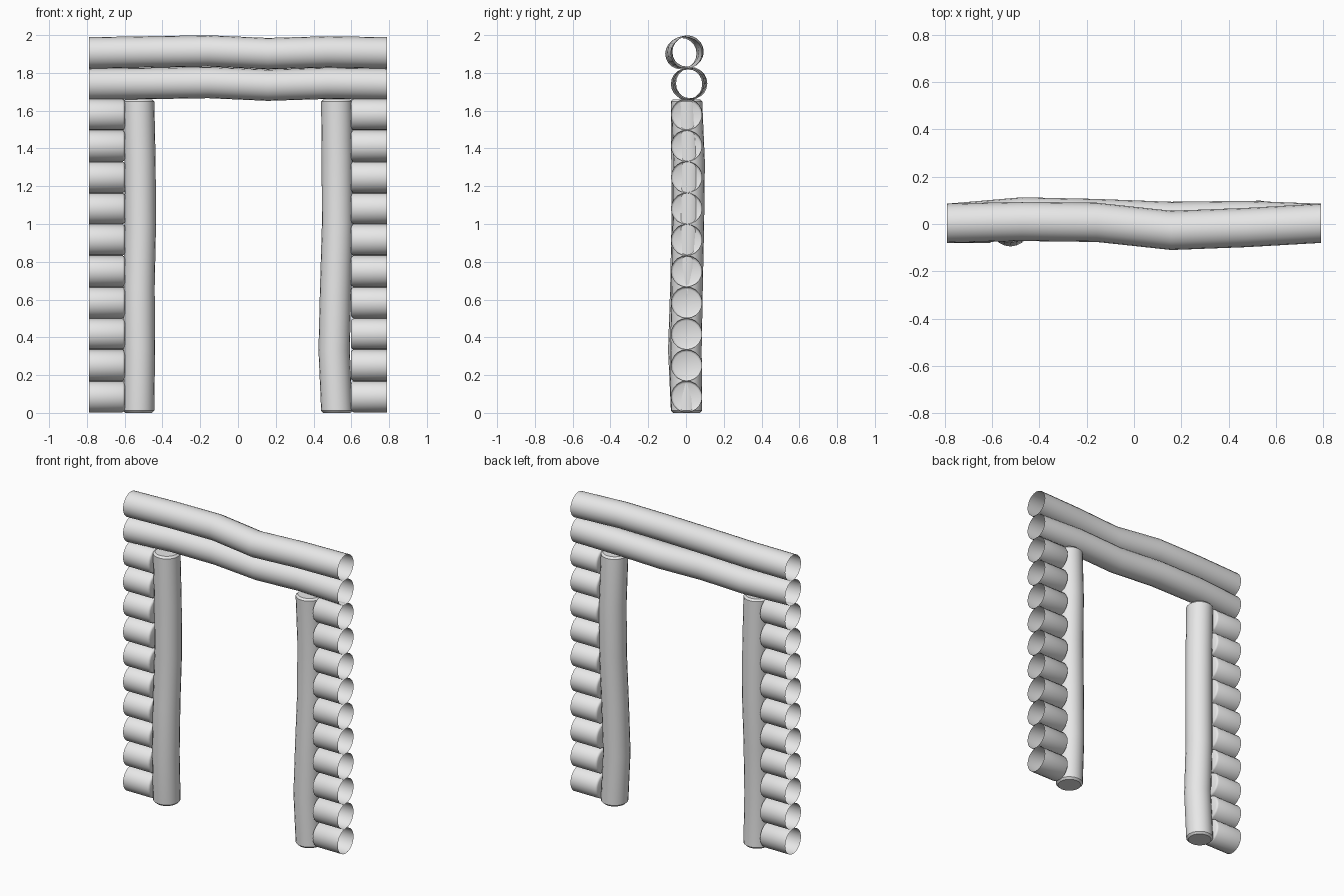
import bpy, bmesh
from math import cos, sin, tau
from mathutils import Vector

if "Cube" in bpy.data.objects:
    bpy.data.objects.remove(bpy.data.objects["Cube"])

RADIUS = 0.083
SIDES = 20
STUBS = 10
PITCH = 0.166
BEVEL = 0.012

grey = bpy.data.materials.new("plain_grey")
grey.use_nodes = True
colour = (0.8, 0.8, 0.8, 1)
grey.diffuse_color = colour
grey.node_tree.nodes["Principled BSDF"].inputs["Base Color"].default_value = colour


def log(name, rings, axis, cap_start=False, cap_end=False):
    """Loft circles given as (centre, radius) along an axis."""
    bm = bmesh.new()
    u, v = (Vector((0, 1, 0)), Vector((0, 0, 1))) if axis == "x" else (Vector((1, 0, 0)), Vector((0, 1, 0)))
    loops = []
    for centre, radius in rings:
        loops.append([bm.verts.new(Vector(centre) + radius * (u * cos(tau * i / SIDES) + v * sin(tau * i / SIDES)))
                      for i in range(SIDES)])
    for a, b in zip(loops, loops[1:]):
        for i in range(SIDES):
            j = (i + 1) % SIDES
            bm.faces.new((a[i], a[j], b[j], b[i]))
    if cap_start:
        bm.faces.new(loops[0][::-1])
    if cap_end:
        bm.faces.new(loops[-1])
    if rings[-1][0]["xyz".index(axis)] < rings[0][0]["xyz".index(axis)]:
        bmesh.ops.reverse_faces(bm, faces=bm.faces[:])
    mesh = bpy.data.meshes.new(name)
    bm.to_mesh(mesh)
    bm.free()
    obj = bpy.data.objects.new(name, mesh)
    bpy.context.collection.objects.link(obj)
    mesh.materials.append(grey)
    bpy.ops.object.select_all(action="DESELECT")
    obj.select_set(True)
    bpy.context.view_layer.objects.active = obj
    bpy.ops.object.shade_smooth_by_angle(angle=0.7)


# Crooked open-ended lintel logs: (y, z) drift at evenly spaced rings
lintels = {
    "lower_lintel": (1.741, [(0, 0), (0.027, 0.003), (0.02, 0.008), (0.008, -0.006), (0.012, 0.004), (0, 0)]),
    "upper_lintel": (1.906, [(0, 0), (0.008, 0.005), (0.004, 0.01), (-0.03, -0.004), (-0.018, 0.005), (0, 0)]),
}
for name, (z, drift) in lintels.items():
    log(name, [((-0.79 + 1.58 * i / 5, 0.003 + dy, z + dz), RADIUS)
               for i, (dy, dz) in enumerate(drift)], "x")

# Crooked capped door posts: (x, y) drift at evenly spaced rings
height = STUBS * PITCH
posts = {
    "right_post": (-0.526, [(0, 0), (0.004, -0.015), (0.002, -0.004), (0.009, 0.003), (0.007, 0.002), (0, 0)]),
    "left_post": (0.523, [(0, 0), (-0.014, -0.003), (-0.006, 0.003), (0.004, 0.01), (0.003, 0.014), (0, 0)]),
}
for name, (x, drift) in posts.items():
    last = len(drift) - 1
    rings = [((x, 0.003, 0), RADIUS - BEVEL)]
    for i, (dx, dy) in enumerate(drift):
        z = min(max(height * i / last, BEVEL), height - BEVEL)
        rings.append(((x + dx, 0.003 + dy, z), RADIUS))
    rings.append(((x, 0.003, height), RADIUS - BEVEL))
    log(name, rings, "z", True, True)

# Stacked wall stubs, open outside and capped with a rounded edge inside
for side, s in (("right", -1), ("left", 1)):
    for n in range(STUBS):
        z = PITCH * (n + 0.5) + 0.003
        log(f"{side}_wall_log_{n + 1}",
            [((s * 0.79, 0.003, z), RADIUS),
             ((s * (0.599 + BEVEL), 0.003, z), RADIUS),
             ((s * (0.599 + BEVEL / 3), 0.003, z), RADIUS - BEVEL / 3),
             ((s * 0.599, 0.003, z), RADIUS - BEVEL)], "x", False, True)
